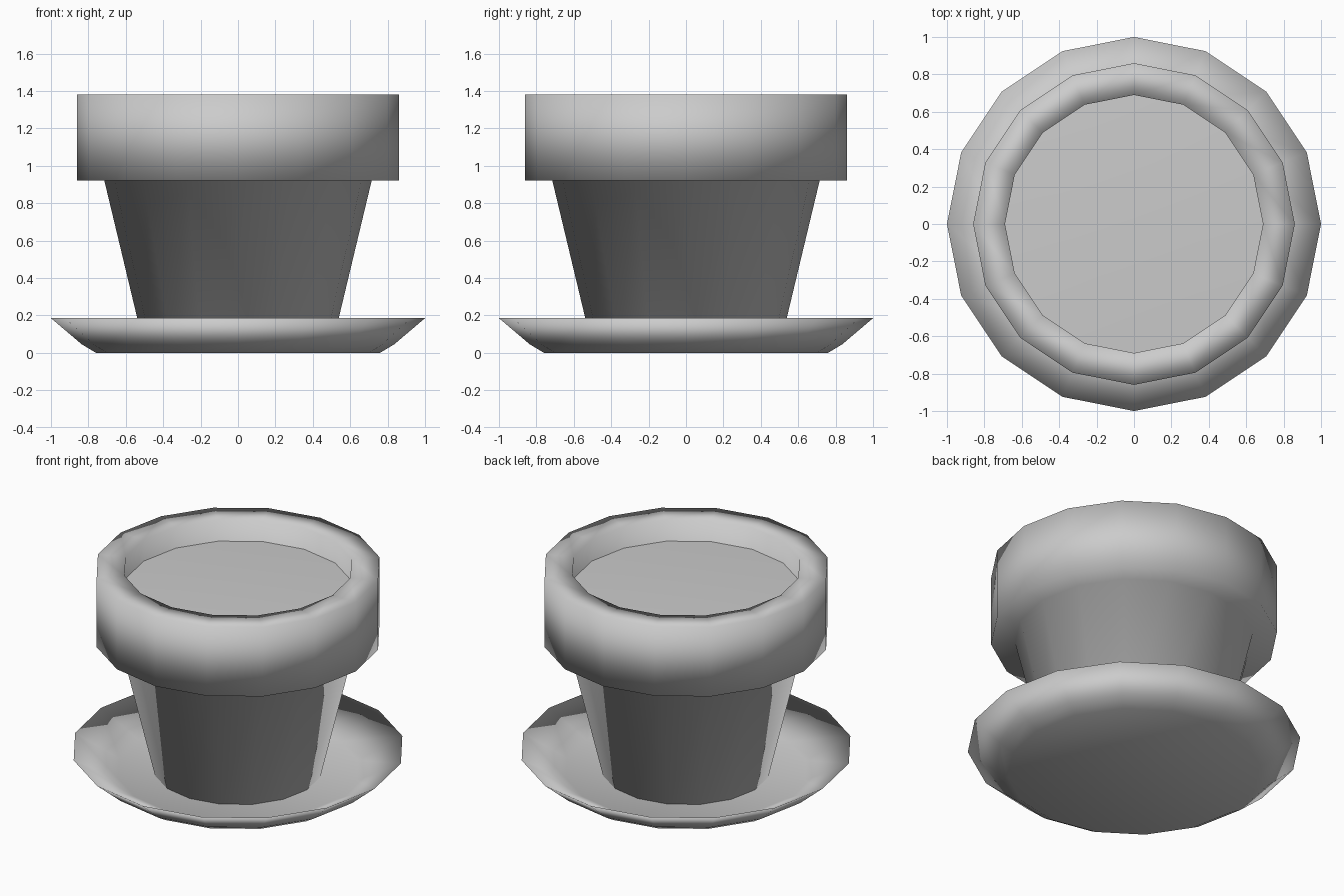
import bpy, bmesh
from math import cos, sin, tau

if "Cube" in bpy.data.objects:
    bpy.data.objects.remove(bpy.data.objects["Cube"])

SIDES = 16


def lathe(name, profile, cap_start=True, cap_end=True):
    """Revolve (radius, z) points into a smooth-shaded low-poly part."""
    bm = bmesh.new()
    rings = [[bm.verts.new((r * cos(tau * i / SIDES), r * sin(tau * i / SIDES), z))
              for i in range(SIDES)] for r, z in profile]
    for a, b in zip(rings, rings[1:]):
        for i in range(SIDES):
            j = (i + 1) % SIDES
            bm.faces.new((a[i], a[j], b[j], b[i]))
    if cap_start:
        bm.faces.new(rings[0][::-1])
    if cap_end:
        bm.faces.new(rings[-1])
    for f in bm.faces:
        f.smooth = True
    mesh = bpy.data.meshes.new(name)
    bm.to_mesh(mesh)
    bm.free()
    obj = bpy.data.objects.new(name, mesh)
    bpy.context.collection.objects.link(obj)
    return obj


# Saucer: underside, thin flared lip, then the inner floor
lathe("saucer", [(0.76, 0), (0.835, 0.045), (1.0, 0.185), (0.73, 0.045)])

# Pot: tapered body, heavy collar and inner wall
lathe("flower_pot", [(0.505, 0.045), (0.715, 0.922), (0.86, 0.922), (0.86, 1.38),
                     (0.69, 1.38), (0.69, 0.95)], cap_end=False)

# Soil: slightly domed surface inside the collar
lathe("soil", [(0.69, 1.237), (0.35, 1.25)], cap_start=False)
